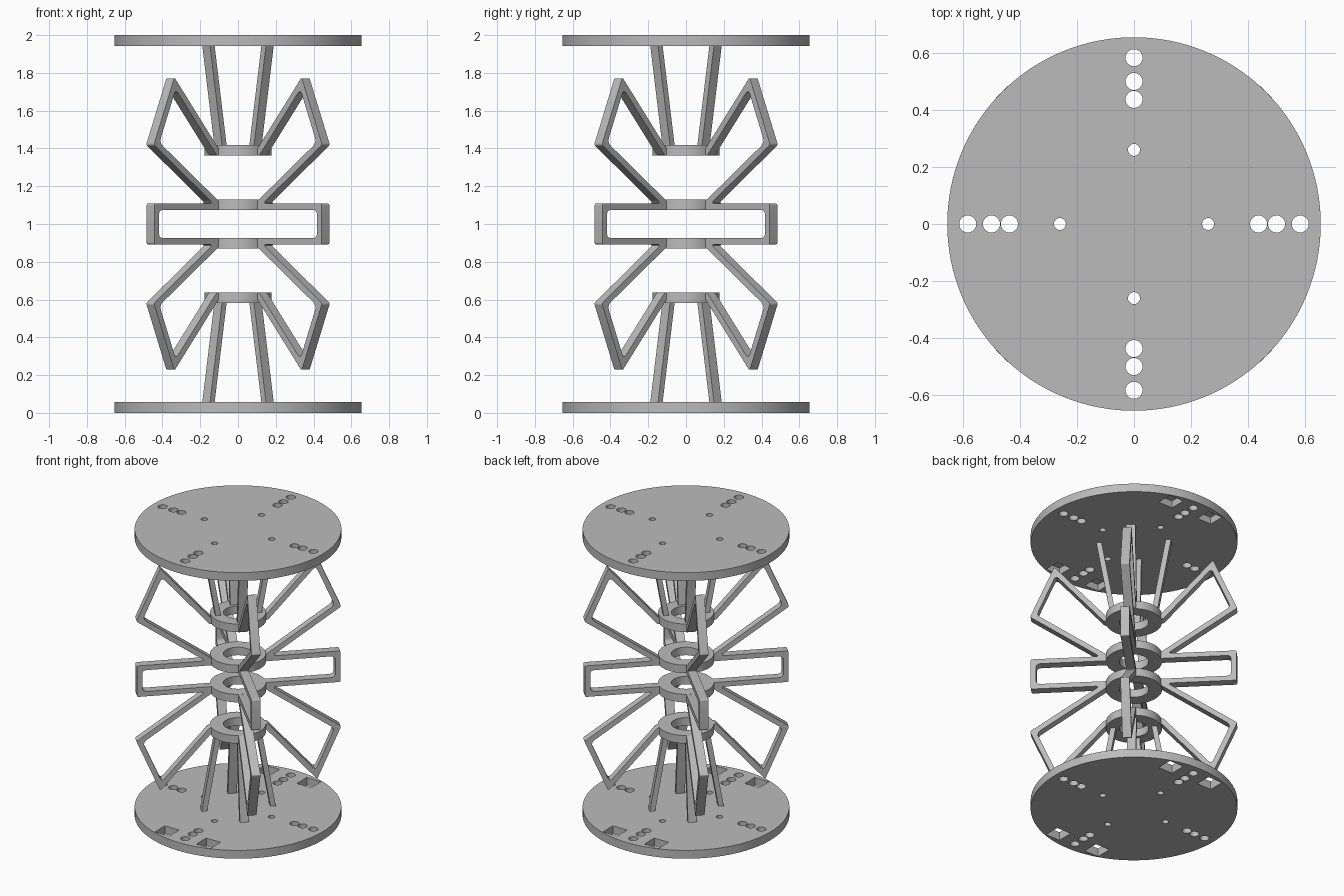
import bpy, bmesh, math
from mathutils import Vector, Matrix

if "Cube" in bpy.data.objects:
    bpy.data.objects.remove(bpy.data.objects["Cube"])

grey = bpy.data.materials.new("plain grey")
grey.use_nodes = True
colour = (0.5, 0.5, 0.5, 1)
grey.diffuse_color = colour
grey.node_tree.nodes["Principled BSDF"].inputs["Base Color"].default_value = colour

PLATE_R, PLATE_T = 0.655, 0.058
BAR_T, BAR_W = 0.034, 0.058


def make_object(name, bm):
    bmesh.ops.recalc_face_normals(bm, faces=bm.faces)
    mesh = bpy.data.meshes.new(name)
    bm.to_mesh(mesh)
    bm.free()
    obj = bpy.data.objects.new(name, mesh)
    bpy.context.collection.objects.link(obj)
    mesh.materials.append(grey)
    return obj


def smooth(obj):
    bpy.ops.object.select_all(action="DESELECT")
    obj.select_set(True)
    bpy.context.view_layer.objects.active = obj
    bpy.ops.object.shade_smooth_by_angle(angle=math.radians(30))


def cylinder(bm, x, y, z, radius, height, sides):
    bmesh.ops.create_cone(bm, cap_ends=True, segments=sides, radius1=radius, radius2=radius,
                          depth=height, matrix=Matrix.Translation((x, y, z)))


# End plates: rows of round holes on both axes and square slots beside the y rows
def end_plate(name, z, slot_z):
    bm = bmesh.new()
    cylinder(bm, 0, 0, z, PLATE_R, PLATE_T, 128)
    plate = make_object(name, bm)

    bm = bmesh.new()
    for k in range(4):
        a = k * math.pi / 2
        for dist, radius in ((0.26, 0.021), (0.437, 0.03), (0.5, 0.03), (0.583, 0.03)):
            cylinder(bm, dist * math.cos(a), dist * math.sin(a), z, radius, 0.2, 24)
    for sx in (-1, 1):
        for sy in (-1, 1):
            place = Matrix.Translation((sx * 0.16, sy * 0.555, slot_z))
            bmesh.ops.create_cube(bm, size=1, matrix=place @ Matrix.Diagonal((0.11, 0.11, 0.1, 1)))
    cutter = make_object(name + "_cutter", bm)
    cutter.hide_render = True

    cut = plate.modifiers.new("holes", "BOOLEAN")
    cut.operation, cut.solver, cut.object = "DIFFERENCE", "EXACT", cutter
    bpy.context.view_layer.objects.active = plate
    bpy.ops.object.modifier_apply(modifier=cut.name)
    bpy.data.objects.remove(cutter)
    smooth(plate)


end_plate("bottom_plate", PLATE_T / 2, PLATE_T / 2)
end_plate("top_plate", 2 - PLATE_T / 2, 1.94)


# Hub rings: a square section spun round the axis
def hub_ring(name, z, height=0.056, inner=0.093, outer=0.177, sides=64):
    bm = bmesh.new()
    loops = []
    for r, h in ((inner, -1), (outer, -1), (outer, 1), (inner, 1)):
        loops.append([bm.verts.new((r * math.cos(i * math.tau / sides),
                                    r * math.sin(i * math.tau / sides),
                                    z + h * height / 2)) for i in range(sides)])
    for j in range(4):
        a, b = loops[j], loops[(j + 1) % 4]
        for i in range(sides):
            n = (i + 1) % sides
            bm.faces.new((a[i], a[n], b[n], b[i]))
    smooth(make_object(name, bm))


for label, offset in (("inner", 0.102), ("outer", 0.39)):
    hub_ring("upper_" + label + "_ring", 1 + offset)
    hub_ring("lower_" + label + "_ring", 1 - offset)


# Folded strip: one side of the path, offset with mitres and rounded corners
def strip_edge(path, side):
    dirs = [(b - a).normalized() for a, b in zip(path, path[1:])]
    norms = [Vector((-d.y, d.x)) for d in dirs]
    edge = []
    for i, p in enumerate(path):
        n0, n1 = norms[max(i - 1, 0)], norms[min(i, len(norms) - 1)]
        edge.append(p + side * BAR_T / 2 * (n0 + n1) / (1 + n0.dot(n1)))
    out = [edge[0]]
    for i in range(1, len(edge) - 1):
        prev, cur, nxt = edge[i - 1:i + 2]
        turn = dirs[i - 1].x * dirs[i].y - dirs[i - 1].y * dirs[i].x
        cut = 0.03 if turn * side > 0 else 0.012
        cut = min(cut, 0.45 * (prev - cur).length, 0.45 * (nxt - cur).length)
        a = cur + (prev - cur).normalized() * cut
        b = cur + (nxt - cur).normalized() * cut
        for k in range(6):
            t = k / 5
            out.append(a * (1 - t) ** 2 + cur * 2 * t * (1 - t) + b * t * t)
    return out + [edge[-1]]


# Upper half of the path as (radius, height), mirrored about mid height
half = [(0.224, 1.96), (0.125, 1.38), (0.18, 1.38), (0.5, 1.745),
        (0.638, 1.425), (0.16, 1.0915), (0.638, 1.0915)]
path = [Vector(p) for p in half + [(r, 2 - z) for r, z in reversed(half)]]
left, right = strip_edge(path, 1), strip_edge(path, -1)


def folded_arm(name, angle):
    bm = bmesh.new()
    sections = []
    for l, r in zip(left, right):
        corners = ((l, -1), (r, -1), (r, 1), (l, 1))
        sections.append([bm.verts.new((p.x, s * BAR_W / 2, p.y)) for p, s in corners])
    for a, b in zip(sections, sections[1:]):
        for j in range(4):
            n = (j + 1) % 4
            bm.faces.new((a[j], a[n], b[n], b[j]))
    bm.faces.new(sections[0])
    bm.faces.new(sections[-1])
    bmesh.ops.rotate(bm, verts=bm.verts, matrix=Matrix.Rotation(angle, 3, "Z"))
    smooth(make_object(name, bm))


for k, corner in enumerate(("back_left", "back_right", "front_right", "front_left")):
    folded_arm(corner + "_arm", math.pi / 4 + k * math.pi / 2)
